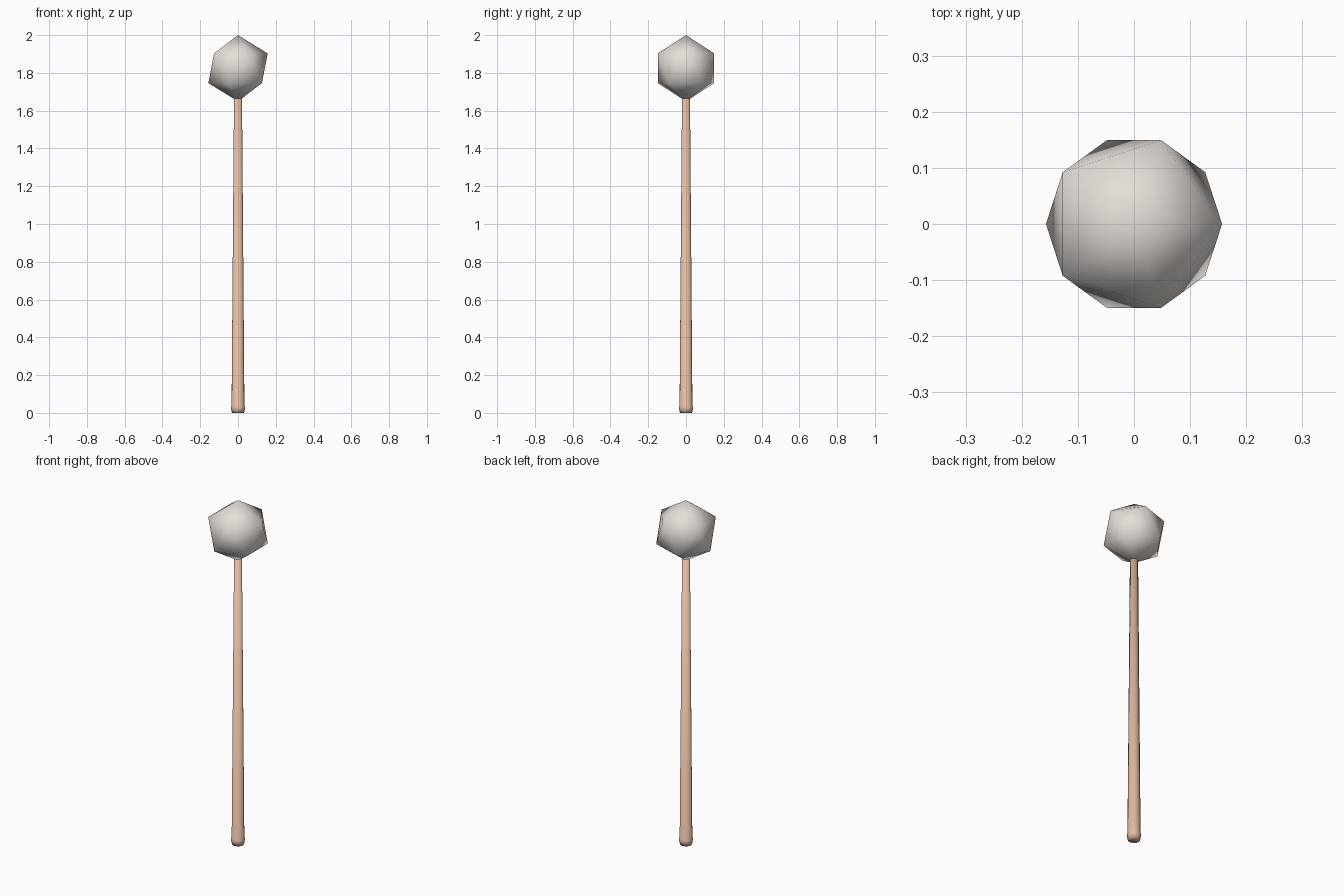
import bpy, bmesh, math

if "Cube" in bpy.data.objects:
    bpy.data.objects.remove(bpy.data.objects["Cube"])


def paint(obj, name, color):
    mat = bpy.data.materials.new(name)
    mat.diffuse_color = (*color, 1)
    mat.use_nodes = True
    mat.node_tree.nodes["Principled BSDF"].inputs["Base Color"].default_value = mat.diffuse_color
    obj.data.materials.append(mat)


def turned(name, profile, sides):
    """Revolve (radius, height) points about z and close both ends."""
    bm = bmesh.new()
    rings = []
    for r, z in profile:
        rings.append([bm.verts.new((r * math.cos(2 * math.pi * i / sides),
                                    r * math.sin(2 * math.pi * i / sides), z))
                      for i in range(sides)])
    for a, b in zip(rings, rings[1:]):
        for i in range(sides):
            j = (i + 1) % sides
            bm.faces.new((a[i], a[j], b[j], b[i]))
    bm.faces.new(rings[0][::-1])
    bm.faces.new(rings[-1])
    for f in bm.faces:
        f.smooth = True
    mesh = bpy.data.meshes.new(name)
    bm.to_mesh(mesh)
    bm.free()
    obj = bpy.data.objects.new(name, mesh)
    bpy.context.collection.objects.link(obj)
    return obj


# Tapered wooden handle with a small flared butt
handle = turned("handle", [(0.032, 0), (0.038, 0.03), (0.034, 0.037),
                           (0.021, 1.69)], 16)
paint(handle, "wood", (0.78, 0.50, 0.36))

# Faceted stone head, smooth shaded
bpy.ops.mesh.primitive_ico_sphere_add(subdivisions=1, radius=0.1755,
                                      location=(0, 0, 1.8245))
head = bpy.context.object
head.name = "head"
bpy.ops.object.shade_smooth()
paint(head, "stone", (0.78, 0.73, 0.69))
